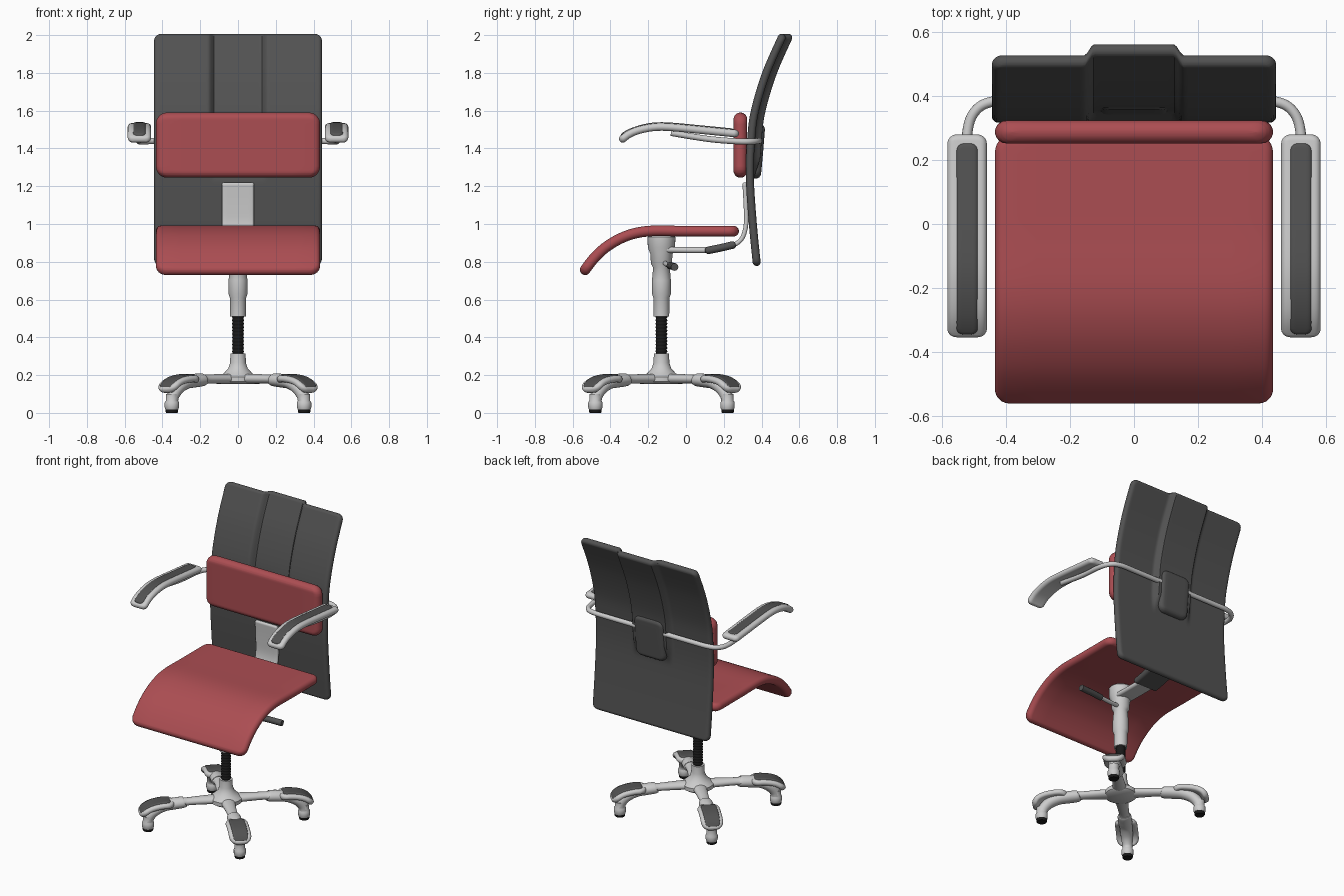
import bpy, bmesh, math
from mathutils import Vector, Matrix

if "Cube" in bpy.data.objects:
    bpy.data.objects.remove(bpy.data.objects["Cube"])


def material(name, col):
    m = bpy.data.materials.new(name)
    m.diffuse_color = (*col, 1)
    m.use_nodes = True
    m.node_tree.nodes["Principled BSDF"].inputs["Base Color"].default_value = m.diffuse_color
    return m


RED = material("red_fabric", (0.41, 0.075, 0.085))
DARK = material("dark_plastic", (0.085, 0.085, 0.085))
BLACK = material("black_rubber", (0.01, 0.01, 0.01))


def spline(pts, n=10):
    """Catmull-Rom through points of any dimension."""
    p = [pts[0]] + list(pts) + [pts[-1]]
    out = []
    for i in range(1, len(p) - 2):
        for k in range(n):
            t = k / n
            out.append(tuple(0.5 * (2 * b + (c - a) * t + (2 * a - 5 * b + 4 * c - d) * t * t
                                    + (3 * b - a - 3 * c + d) * t ** 3)
                             for a, b, c, d in zip(*p[i - 1:i + 3])))
    return out + [tuple(pts[-1])]


def skin(name, rings, mat=None, xf=Matrix(), angle=40):
    """Mesh from closed rings, with capped ends."""
    bm = bmesh.new()
    vs = [[bm.verts.new(xf @ Vector(c)) for c in r] for r in rings]
    n = len(rings[0])
    for a, b in zip(vs, vs[1:]):
        for j in range(n):
            k = (j + 1) % n
            bm.faces.new((a[j], a[k], b[k], b[j]))
    bm.faces.new(vs[0])
    bm.faces.new(vs[-1])
    bmesh.ops.remove_doubles(bm, verts=bm.verts, dist=1e-6)
    bmesh.ops.recalc_face_normals(bm, faces=bm.faces)
    me = bpy.data.meshes.new(name)
    bm.to_mesh(me)
    bm.free()
    ob = bpy.data.objects.new(name, me)
    bpy.context.collection.objects.link(ob)
    if mat:
        me.materials.append(mat)
    bpy.ops.object.select_all(action='DESELECT')
    ob.select_set(True)
    bpy.context.view_layer.objects.active = ob
    bpy.ops.object.shade_smooth_by_angle(angle=math.radians(angle))
    return ob


def slab(name, path, w, t, c, mat=None, xf=Matrix(), nx=8, ns=24, shift=None):
    """Rounded board along a (y, z) path: half width w, half thickness t, corner radius c."""
    pl = [Vector(p) for p in spline(path)]
    cum = [0]
    for a, b in zip(pl, pl[1:]):
        cum.append(cum[-1] + (b - a).length)
    L = cum[-1]
    q = [math.radians(a) for a in (6, 20, 36, 54, 72, 90)]
    ends = {round(r * (1 - math.cos(a)), 5) for r in (t, c) for a in q}
    ds = sorted(ends | {L - e for e in ends} | {L * k / ns for k in range(1, ns)})
    rings = []
    for d in ds:
        i = max(k for k in range(len(pl) - 1) if cum[k] <= d)
        tan = (pl[i + 1] - pl[i]).normalized()
        p = pl[i] + tan * (d - cum[i])
        nrm = Vector((-tan.y, tan.x))
        e = min(d, L - d)
        arc = lambda r: math.sqrt(max(0, 1 - max(0, 1 - e / r) ** 2))
        h, hw = t * arc(t), w - c * (1 - arc(c))
        f = hw - t
        sec = [(-f + 2 * f * k / nx, h) for k in range(nx)]
        sec += [(f + t * math.cos(math.radians(a)), h * math.sin(math.radians(a))) for a in range(90, -91, -20)]
        sec += [(f - 2 * f * k / nx, -h) for k in range(1, nx)]
        sec += [(-f - t * math.cos(math.radians(a)), h * math.sin(math.radians(a))) for a in range(-90, 90, 20)]
        ring = []
        for x, v in sec:
            y, z = p + nrm * v
            ring.append((x, y + (shift(x, z) if shift else 0), z))
        rings.append(ring)
    return skin(name, rings, mat, xf)


def limb(name, pts, mat=None, xf=Matrix(), n=20):
    """Oval tube along (y, z, half width, half height) stations."""
    s = spline(pts, 6)
    rings = []
    for i, (y, z, u, v) in enumerate(s):
        a, b = s[max(0, i - 1)], s[min(len(s) - 1, i + 1)]
        tan = Vector((b[0] - a[0], b[1] - a[1])).normalized()
        rings.append([(u * math.cos(g), y - tan.y * v * math.sin(g), z + tan.x * v * math.sin(g))
                      for g in (2 * math.pi * k / n for k in range(n))])
    return skin(name, rings, mat, xf)


def lathe(name, prof, mat=None, xf=Matrix(), n=32):
    return skin(name, [[(r * math.cos(2 * math.pi * k / n), r * math.sin(2 * math.pi * k / n), z)
                        for k in range(n)] for r, z in prof], mat, xf)


def tube(name, pts, r, mat=None):
    cu = bpy.data.curves.new(name, 'CURVE')
    cu.dimensions = '3D'
    cu.bevel_depth, cu.bevel_resolution, cu.use_fill_caps = r, 4, True
    path = spline(pts, 8)
    sp = cu.splines.new('POLY')
    sp.points.add(len(path) - 1)
    for q, c in zip(sp.points, path):
        q.co = (*c, 1)
    ob = bpy.data.objects.new(name, cu)
    bpy.context.collection.objects.link(ob)
    if mat:
        cu.materials.append(mat)
    bpy.ops.object.select_all(action='DESELECT')
    ob.select_set(True)
    bpy.context.view_layer.objects.active = ob
    bpy.ops.object.convert(target='MESH')
    bpy.ops.object.shade_smooth_by_angle(angle=math.radians(40))


def smooth(t):
    t = min(1, max(0, t))
    return t * t * (3 - 2 * t)


# Seat and lumbar cushion
slab("seat", [(0.28, 0.962), (0.0, 0.962), (-0.2, 0.962), (-0.32, 0.935), (-0.42, 0.88),
              (-0.49, 0.815), (-0.55, 0.735)], 0.435, 0.028, 0.055, RED, ns=40)
slab("lumbar_cushion", [(0.288, 1.245), (0.288, 1.42), (0.288, 1.59)], 0.435, 0.036, 0.06, RED)

# Back panel with a raised centre channel, and the housing behind it
slab("back_panel", [(0.376, 0.778), (0.354, 1.0), (0.338, 1.25), (0.345, 1.45), (0.365, 1.6),
                    (0.425, 1.8), (0.515, 2.005)], 0.445, 0.021, 0.04, DARK, nx=80, ns=60,
     shift=lambda x, z: 0.035 * smooth((0.155 - abs(x)) / 0.03) * smooth((z - 1.22) / 0.15))
slab("back_housing", [(0.365, 1.24), (0.378, 1.38), (0.39, 1.53)], 0.115, 0.03, 0.05, DARK)

# Back support: arm, dark sleeve and upright plate
slab("support_arm", [(-0.14, 0.865), (0.0, 0.862), (0.14, 0.862)], 0.06, 0.016, 0.02)
slab("support_sleeve", [(0.1, 0.857), (0.18, 0.873), (0.265, 0.893)], 0.092, 0.02, 0.015, DARK)
slab("support_plate", [(0.22, 0.882), (0.265, 0.895), (0.3, 0.93), (0.318, 1.0), (0.317, 1.1),
                       (0.31, 1.22)], 0.085, 0.012, 0.012)

# Column
C = Matrix.Translation((0, -0.13, 0))
lathe("base_hub", [(0, .152), (.08, .152), (.1, .165), (.1, .19), (.075, .21), (.052, .235),
                   (.042, .265), (.04, .315), (0, .315)], xf=C)
ribs = [(0.031 if k % 4 < 2 else 0.028, 0.305 + 0.215 * k / 47) for k in range(48)]
lathe("gas_spring", [(0, .305)] + ribs + [(0, .52)], BLACK, C)
lathe("column_sleeve", [(0, .51), (.041, .51), (.043, .61), (.05, .63), (.05, .7), (.044, .77),
                        (.056, .79), (.058, .84), (.072, .875), (.074, .93), (.06, .945), (0, .945)], xf=C)

# Height lever
tube("lever_rod", [(0.0, -0.12, 0.80), (0.1, -0.1, 0.785), (0.22, -0.08, 0.778)], 0.013)
tube("lever_handle", [(0.2, -0.083, 0.779), (0.29, -0.07, 0.776), (0.38, -0.06, 0.772)], 0.02, DARK)

# Four legs on the diagonals
for i in range(4):
    M = C @ Matrix.Rotation(math.radians(45 + 90 * i), 4, 'Z')
    F = M @ Matrix.Translation((0, 0.495, 0))
    limb(f"leg_{i}", [(0.02, .18, .05, .028), (0.14, .18, .038, .026), (0.25, .178, .032, .024),
                      (0.27, .175, .042, .034), (0.33, .17, .044, .036), (0.39, .16, .04, .034),
                      (0.45, .132, .038, .034), (0.487, .09, .033, .033), (0.495, .05, .033, .033)], xf=M)
    slab(f"foot_pod_{i}", [(0.33, .178), (0.4, .18), (0.47, .168), (0.515, .145), (0.545, .11)],
         0.07, 0.018, 0.055, xf=M)
    slab(f"foot_pad_{i}", [(0.355, .192), (0.4, .193), (0.47, .181), (0.515, .158), (0.543, .127)],
         0.05, 0.012, 0.03, DARK, xf=M)
    lathe(f"foot_{i}", [(0, .018), (.034, .018), (.038, .03), (.038, .055), (.032, .065), (.032, .1), (0, .1)], xf=F)
    lathe(f"glide_{i}", [(0, 0), (.03, 0), (.033, .005), (.033, .022), (0, .022)], BLACK, F)

# Armrests, left and right
arm = [(0.28, 1.477), (0.1, 1.495), (-0.1, 1.513), (-0.2, 1.508), (-0.29, 1.482), (-0.35, 1.438)]
for s, side in ((-1, "left"), (1, "right")):
    X = Matrix.Translation((s * 0.522, 0, 0))
    slab(f"armrest_{side}", arm, 0.062, 0.02, 0.03, xf=X)
    pad = [(y, z + 0.009) for y, z in [(0.255, 1.48)] + arm[1:-1] + [(-0.343, 1.45)]]
    slab(f"armrest_pad_{side}", pad, 0.037, 0.016, 0.028, DARK, xf=X)
    tube(f"arm_tube_{side}", [(s * x, y, z) for x, y, z in (
        (0.06, .388, 1.44), (0.3, .388, 1.44), (0.43, .385, 1.44), (0.495, .355, 1.437),
        (0.522, .28, 1.437), (0.522, .12, 1.45), (0.522, -.08, 1.482))], 0.016)
